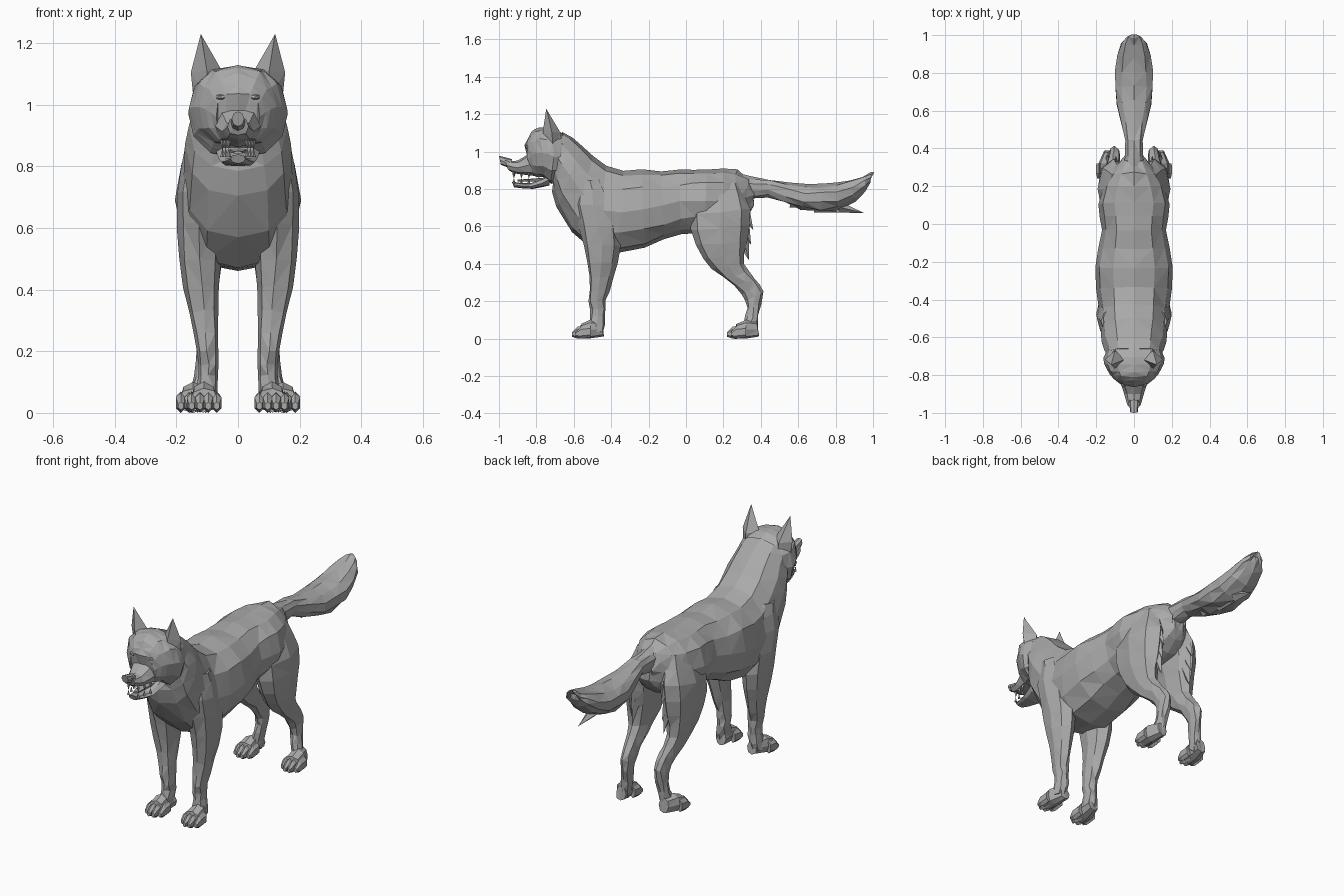
import bpy, bmesh, math
from mathutils import Vector

default_cube = bpy.data.objects.get("Cube")
if default_cube:
    bpy.data.objects.remove(default_cube)

grey = (0.4, 0.4, 0.4, 1)
fur = bpy.data.materials.new("grey_fur")
fur.use_nodes = True
fur.diffuse_color = grey
fur.node_tree.nodes["Principled BSDF"].inputs["Base Color"].default_value = grey


def finish(name, bm, mirrored=False, rough=0.0):
    """Chisel the surface slightly, triangulate it and make the object."""
    for vert in bm.verts:
        x, y, z = abs(vert.co.x), vert.co.y, vert.co.z
        across = math.copysign(math.sin(91 * y + 57 * z), vert.co.x) if x > rough else 0
        vert.co += rough * Vector((across, math.sin(83 * x + 71 * z), math.sin(67 * x + 97 * y)))
        if mirrored:
            vert.co.x = -vert.co.x
    bmesh.ops.triangulate(bm, faces=bm.faces[:])
    bmesh.ops.recalc_face_normals(bm, faces=bm.faces[:])
    mesh = bpy.data.meshes.new(name)
    bm.to_mesh(mesh)
    bm.free()
    mesh.materials.append(fur)
    bpy.context.collection.objects.link(bpy.data.objects.new(name, mesh))


def ring(top, bottom, width, centre=0):
    """Cross-section spanning two (y, z) profile points, with a half width."""
    return Vector((centre, *top)), Vector((centre, *bottom)), width


def refine(rings):
    """Insert a smoothly curved section halfway between each pair of rings."""
    padded = [rings[0], *rings, rings[-1]]
    result = [rings[0]]
    for before, first, second, after in zip(padded, padded[1:], padded[2:], padded[3:]):
        middle = tuple(((b + c) * 9 - (a + d)) / 16
                       for a, b, c, d in zip(before, first, second, after))
        result += [middle, second]
    return result


def loft(name, rings, sides=8, rough=0.004, curved=True, mirrored=False):
    bm = bmesh.new()
    loops = []
    for top, bottom, width in (refine(rings) if curved else rings):
        loop = []
        for i in range(sides):
            angle = math.tau * i / sides
            # Slightly squared ellipse
            along, across = (math.copysign(abs(f) ** 0.9, f)
                             for f in (math.cos(angle), math.sin(angle)))
            point = (top + bottom) / 2 + (top - bottom) / 2 * along
            point.x += width * across
            loop.append(bm.verts.new(point))
        loops.append(loop)
    for near, far in zip(loops, loops[1:]):
        for i in range(sides):
            j = (i + 1) % sides
            bm.faces.new((near[i], near[j], far[j], far[i]))
    bm.faces.new(loops[0])
    bm.faces.new(loops[-1])
    finish(name, bm, mirrored, rough)


def spike(name, base, tip, radius, mirrored=False, flatness=1.0):
    """Pointed tuft or tooth."""
    base, tip = Vector(base), Vector(tip)
    bm = bmesh.new()
    bmesh.ops.create_cone(bm, cap_ends=True, segments=4, radius1=radius,
                          radius2=0, depth=(tip - base).length)
    turn = (tip - base).to_track_quat('Z', 'Y')
    for vert in bm.verts:
        point = turn @ vert.co
        point.x *= flatness
        vert.co = point + (base + tip) / 2
    finish(name, bm, mirrored)


# Trunk from rump to neck, pinched at the waist
loft("torso", [
    ring(top=(.36, .83), bottom=(.36, .71), width=.04),
    ring(top=(.27, .9), bottom=(.28, .6), width=.12),
    ring(top=(.11, .91), bottom=(.11, .57), width=.183),
    ring(top=(-.04, .9), bottom=(-.03, .56), width=.165),
    ring(top=(-.24, .9), bottom=(-.22, .49), width=.204),
    ring(top=(-.43, .92), bottom=(-.5, .465), width=.183),
    ring(top=(-.55, 1.03), bottom=(-.69, .7), width=.168),
    ring(top=(-.66, 1.11), bottom=(-.71, .84), width=.142),
], sides=12, rough=.006)

# Head with flared cheek ruff, muzzle, nose and open mouth
loft("head", [
    ring(top=(-.63, 1.08), bottom=(-.66, .86), width=.13),
    ring(top=(-.7, 1.12), bottom=(-.72, .83), width=.16),
    ring(top=(-.78, 1.13), bottom=(-.76, .86), width=.142),
    ring(top=(-.83, 1.1), bottom=(-.81, .87), width=.105),
    ring(top=(-.86, 1.04), bottom=(-.83, .89), width=.07),
], sides=12)
loft("muzzle", [
    ring(top=(-.81, 1.02), bottom=(-.79, .87), width=.085),
    ring(top=(-.9, .95), bottom=(-.9, .88), width=.05),
    ring(top=(-.97, .96), bottom=(-.95, .9), width=.034),
], rough=.002)
loft("nose", [
    ring(top=(-.93, .96), bottom=(-.94, .91), width=.027),
    ring(top=(-1, .978), bottom=(-.99, .93), width=.02),
], rough=0)
loft("lower_jaw", [
    ring(top=(-.73, .88), bottom=(-.73, .82), width=.07),
    ring(top=(-.83, .83), bottom=(-.82, .8), width=.055),
    ring(top=(-.93, .84), bottom=(-.92, .81), width=.024),
], rough=.001)
loft("tongue", [
    ring(top=(-.76, .86), bottom=(-.76, .84), width=.03),
    ring(top=(-.9, .85), bottom=(-.9, .84), width=.015),
], sides=6, rough=0)

# Bushy tail with ragged tufts
loft("tail", [
    ring(top=(.28, .88), bottom=(.31, .74), width=.05),
    ring(top=(.45, .85), bottom=(.44, .76), width=.045),
    ring(top=(.65, .825), bottom=(.62, .69), width=.09),
    ring(top=(.8, .83), bottom=(.82, .69), width=.1),
    ring(top=(.95, .87), bottom=(.96, .79), width=.065),
    ring(top=(1, .89), bottom=(.99, .86), width=.015),
], sides=10, rough=.006)
for k in range(3):
    y = .56 + .13 * k
    z = .73 - .03 * math.sin(k)
    spike(f"tail_tuft_{k}", base=(0, y, z), tip=(0, y + .13, z - .03), radius=.03)

for side in ("left", "right"):
    mirrored = side == "right"

    # Pointed ear
    loft(f"{side}_ear", [
        ring(top=(-.76, 1.02), bottom=(-.66, 1.03), width=.045, centre=.1),
        ring(top=(-.765, 1.11), bottom=(-.67, 1.1), width=.052, centre=.101),
        ring(top=(-.747, 1.23), bottom=(-.742, 1.22), width=.002, centre=.12),
    ], sides=4, rough=0, curved=False, mirrored=mirrored)

    # Eye set in the face
    bm = bmesh.new()
    bmesh.ops.create_icosphere(bm, subdivisions=1, radius=.02)
    bmesh.ops.scale(bm, verts=bm.verts[:], vec=(1, 1, .6))
    bmesh.ops.translate(bm, verts=bm.verts[:], vec=(.055, -.842, 1.025))
    finish(f"{side}_eye", bm, mirrored)

    # Teeth
    for k in range(3):
        x, y = .03 + .01 * k, -.92 + .04 * k
        spike(f"{side}_upper_tooth_{k}", base=(x, y, .885), tip=(x, y, .855),
              radius=.009, mirrored=mirrored)
        spike(f"{side}_lower_tooth_{k}", base=(x, y, .83), tip=(x, y, .86),
              radius=.008, mirrored=mirrored)

    # Front leg, from shoulder to wrist
    loft(f"{side}_front_leg", [
        ring(top=(-.57, .85), bottom=(-.45, .85), width=.05, centre=.12),
        ring(top=(-.6, .72), bottom=(-.39, .7), width=.07, centre=.122),
        ring(top=(-.55, .5), bottom=(-.355, .5), width=.068, centre=.122),
        ring(top=(-.52, .33), bottom=(-.39, .33), width=.047, centre=.108),
        ring(top=(-.52, .2), bottom=(-.43, .2), width=.035, centre=.097),
        ring(top=(-.51, .12), bottom=(-.43, .12), width=.032, centre=.092),
        ring(top=(-.53, .05), bottom=(-.44, .03), width=.036, centre=.1),
    ], rough=.005, mirrored=mirrored)

    # Hind leg, from thigh past the hock
    loft(f"{side}_hind_leg", [
        ring(top=(.1, .83), bottom=(.29, .83), width=.05, centre=.075),
        ring(top=(.02, .67), bottom=(.34, .69), width=.085, centre=.103),
        ring(top=(.05, .5), bottom=(.325, .52), width=.068, centre=.113),
        ring(top=(.14, .37), bottom=(.31, .4), width=.046, centre=.112),
        ring(top=(.26, .28), bottom=(.37, .32), width=.034, centre=.105),
        ring(top=(.32, .2), bottom=(.41, .25), width=.03, centre=.1),
        ring(top=(.32, .12), bottom=(.39, .12), width=.028, centre=.11),
        ring(top=(.3, .05), bottom=(.37, .02), width=.034, centre=.13),
    ], rough=.005, mirrored=mirrored)
    for k in range(3):
        z = .7 - .08 * k
        spike(f"{side}_thigh_tuft_{k}", base=(.1, .3, z), tip=(.095, .36 - .012 * k, z - .12),
              radius=.04, mirrored=mirrored, flatness=.6)

    # Paws with four toes each
    for limb, x, y in (("front", .11, -.61), ("hind", .145, .22)):
        loft(f"{side}_{limb}_paw", [
            ring(top=(y + .16, .09), bottom=(y + .17, .01), width=.03, centre=x - .015),
            ring(top=(y + .1, .1), bottom=(y + .1, 0), width=.042, centre=x),
            ring(top=(y + .05, .08), bottom=(y + .04, 0), width=.046, centre=x),
        ], rough=.002, curved=False, mirrored=mirrored)
        for k in range(4):
            toe_x = x + (k - 1.5) * .027
            toe_y = y + (.02 if k in (0, 3) else 0)
            loft(f"{side}_{limb}_toe_{k}", [
                ring(top=(toe_y + .08, .07), bottom=(toe_y + .08, .005), width=.016, centre=toe_x),
                ring(top=(toe_y + .03, .065), bottom=(toe_y + .03, 0), width=.018, centre=toe_x),
                ring(top=(toe_y, .035), bottom=(toe_y, .01), width=.01, centre=toe_x),
            ], sides=6, rough=0, curved=False, mirrored=mirrored)
